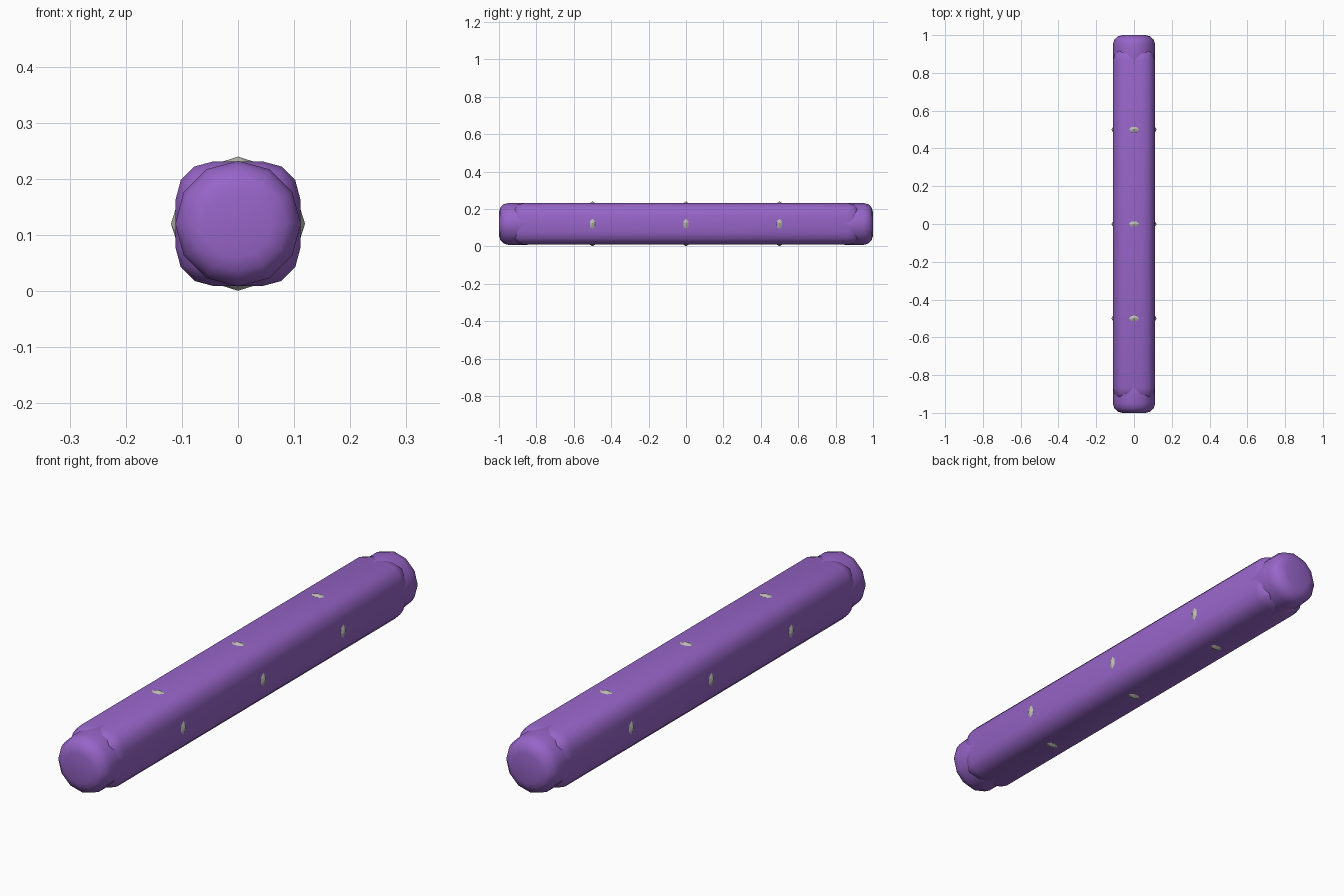
import bpy, math
from mathutils import Matrix, Vector

if "Cube" in bpy.data.objects:
    bpy.data.objects.remove(bpy.data.objects["Cube"], do_unlink=True)

MID = 0.12      # height of the beam axis
HALF = 0.111    # half thickness of the beam


def material(name, rgb):
    m = bpy.data.materials.new(name)
    m.use_nodes = True
    m.diffuse_color = (*rgb, 1)
    m.node_tree.nodes["Principled BSDF"].inputs["Base Color"].default_value = (*rgb, 1)
    return m


purple = material("purple", (0.31, 0.13, 0.58))
grey = material("warm grey", (0.5, 0.5, 0.45))


def finish(name, mat, bevel=0, angle=60):
    ob = bpy.context.object
    ob.name = name
    ob.data.materials.append(mat)
    bpy.ops.object.transform_apply(location=False, rotation=True, scale=True)
    if bevel:
        mod = ob.modifiers.new("rounding", "BEVEL")
        mod.width = bevel
        mod.segments = 3
        mod.limit_method = "ANGLE"
        mod.angle_limit = math.radians(50)
        bpy.ops.object.modifier_apply(modifier=mod.name)
    bpy.ops.object.shade_smooth_by_angle(angle=math.radians(angle))
    return ob


# Rounded square beam
bpy.ops.mesh.primitive_cube_add(size=2, location=(0, 0, MID))
bpy.context.object.scale = (HALF, 0.935, HALF)
finish("beam", purple, 0.067)

# Twelve-sided rounded caps on both ends
for name, side in (("front_cap", -1), ("back_cap", 1)):
    bpy.ops.mesh.primitive_cylinder_add(
        vertices=12, radius=HALF + 0.001, depth=0.2,
        location=(0, side * 0.9, MID), rotation=(math.pi / 2, 0, 0))
    finish(name, purple, 0.05)

# Small pointed studs, three along each of the four long sides
outline = [(-0.03, 0), (-0.015, -0.016), (0.015, -0.016),
           (0.03, 0), (0.015, 0.016), (-0.015, 0.016)]
for s, side in enumerate(("top", "left", "bottom", "right")):
    turn = Matrix.Rotation(s * math.pi / 2, 3, "Y")
    for n in range(3):
        points = [turn @ Vector((x, y, HALF - 0.001)) for x, y in outline]
        points.append(turn @ Vector((0, 0, MID - 0.0005)))
        faces = [(i, (i + 1) % 6, 6) for i in range(6)] + [(5, 4, 3, 2, 1, 0)]
        me = bpy.data.meshes.new("stud")
        me.from_pydata(points, [], faces)
        me.materials.append(grey)
        ob = bpy.data.objects.new(f"{side}_stud_{n + 1}", me)
        ob.location = (0, (n - 1) * 0.5, MID)
        bpy.context.collection.objects.link(ob)
